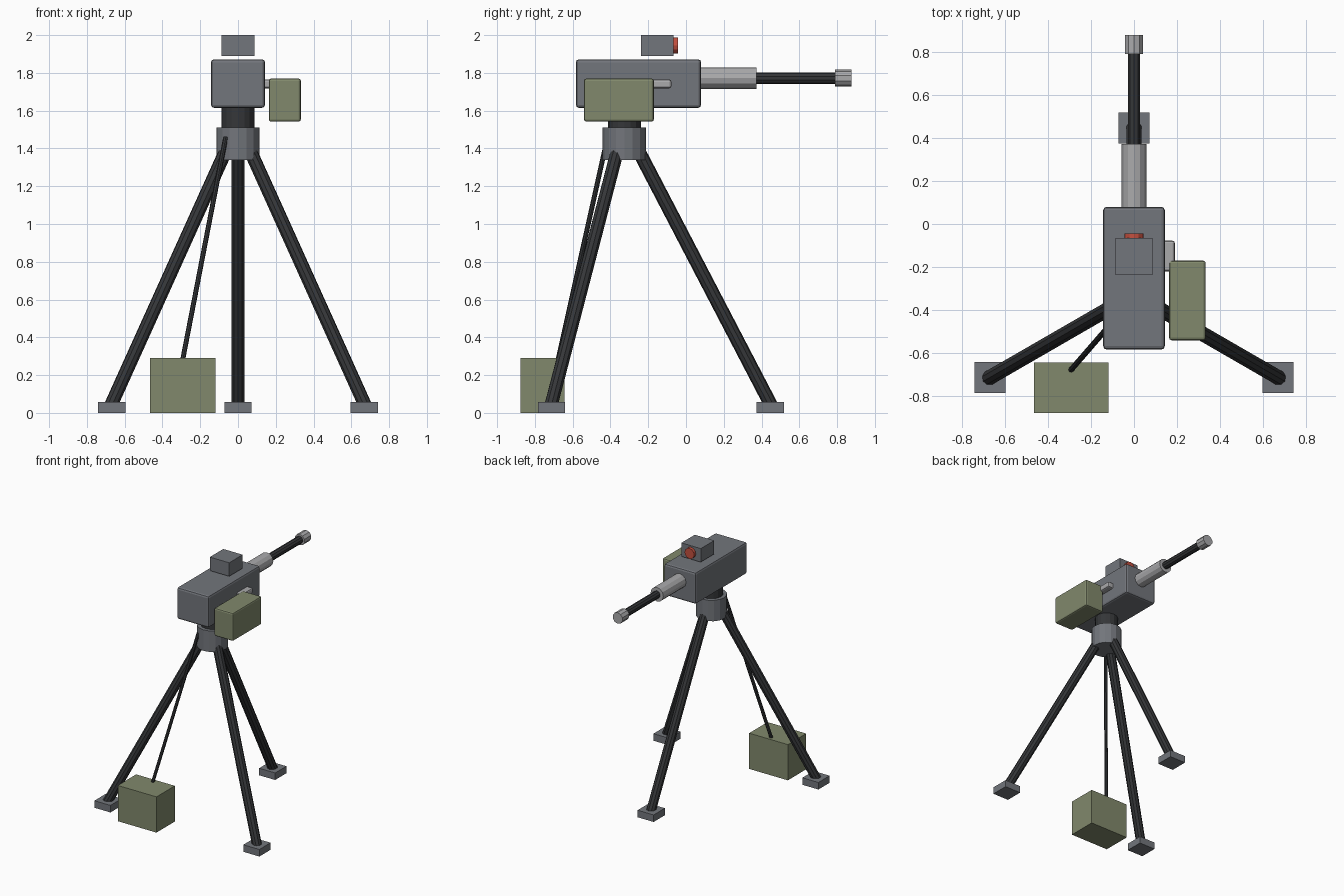
import bpy
from math import cos, sin, radians
from mathutils import Vector

if "Cube" in bpy.data.objects:
    bpy.data.objects.remove(bpy.data.objects["Cube"])


def mat(name, rgb):
    m = bpy.data.materials.new(name)
    m.diffuse_color = (*rgb, 1)
    m.use_nodes = True
    m.node_tree.nodes["Principled BSDF"].inputs["Base Color"].default_value = m.diffuse_color
    return m


GREY = mat("grey_paint", (0.17, 0.18, 0.20))
STEEL = mat("bare_steel", (0.40, 0.40, 0.41))
DARK = mat("dark_metal", (0.035, 0.037, 0.04))
GREEN = mat("olive_paint", (0.22, 0.25, 0.15))
RED = mat("red_lens", (0.55, 0.08, 0.05))


def box(name, lo, hi, m, bevel=0):
    lo, hi = Vector(lo), Vector(hi)
    bpy.ops.mesh.primitive_cube_add(size=1, location=(lo + hi) / 2)
    o = bpy.context.object
    o.name = name
    o.scale = hi - lo
    bpy.ops.object.transform_apply(location=False, rotation=False, scale=True)
    o.data.materials.append(m)
    if bevel:
        b = o.modifiers.new("bevel", 'BEVEL')
        b.width, b.segments = bevel, 2
    return o


def rod(name, a, b, r, m, sides=12):
    a, b = Vector(a), Vector(b)
    bpy.ops.mesh.primitive_cylinder_add(vertices=sides, radius=r, depth=(b - a).length,
                                        location=(a + b) / 2)
    o = bpy.context.object
    o.name = name
    o.rotation_euler = (b - a).to_track_quat('Z', 'Y').to_euler()
    o.data.materials.append(m)
    return o


CY = -0.326   # tripod axis in y

# Tripod: hub, neck, three legs with square feet
rod("tripod_hub", (0, CY, 1.34), (0, CY, 1.51), 0.115, GREY, 16)
rod("swivel_neck", (0, CY, 1.49), (0, CY, 1.64), 0.087, DARK, 16)
for name, deg in (("front", 90), ("left", 210), ("right", 330)):
    d = Vector((cos(radians(deg)), sin(radians(deg)), 0))
    c = Vector((0, CY, 0))
    rod(name + "_leg", c + d * 0.05 + Vector((0, 0, 1.435)),
        c + d * 0.777 + Vector((0, 0, 0.04)), 0.036, DARK, 10)
    f = c + d * 0.772
    box(name + "_foot", (f.x - 0.072, f.y - 0.072, 0), (f.x + 0.072, f.y + 0.072, 0.057), GREY)

# Receiver body and side box with its feed link
box("receiver", (-0.143, -0.583, 1.615), (0.143, 0.08, 1.872), GREY, 0.016)
box("side_box", (0.163, -0.54, 1.542), (0.333, -0.17, 1.77), GREEN, 0.012)
box("feed_link", (0.10, -0.22, 1.718), (0.19, -0.077, 1.765), STEEL, 0.012)

# Barrel assembly
BZ = 1.772
rod("barrel_shroud", (0, 0.06, BZ), (0, 0.372, BZ), 0.057, STEEL, 12)
rod("barrel", (0, 0.35, BZ), (0, 0.80, BZ), 0.03, DARK, 10)
rod("muzzle", (0, 0.79, BZ), (0, 0.877, BZ), 0.045, STEEL, 10)

# Sensor on top
box("sensor_housing", (-0.087, -0.237, 1.89), (0.087, -0.065, 2.0), GREY)
rod("sensor_lens", (0, -0.08, 1.945), (0, -0.043, 1.945), 0.043, RED, 12)

# Ground box and its cable
box("power_box", (-0.465, -0.877, 0), (-0.118, -0.642, 0.29), GREEN)
rod("power_cable", (-0.065, -0.415, 1.46), (-0.295, -0.68, 0.27), 0.013, DARK, 8)
